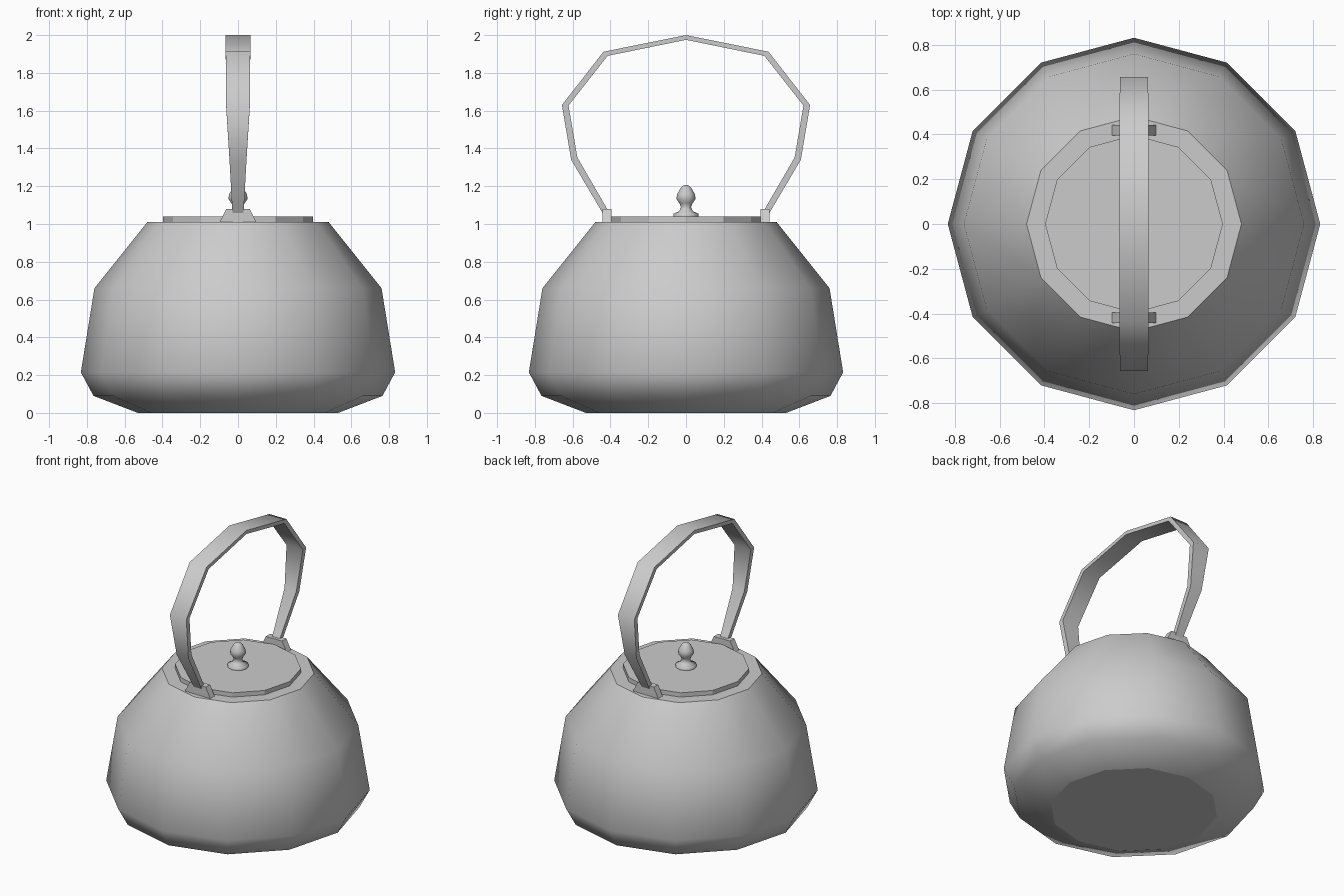
import bpy, bmesh, math

if "Cube" in bpy.data.objects:
    bpy.data.objects.remove(bpy.data.objects["Cube"])


def finish(name, bm, angle=None):
    """Turn a bmesh into a named object, smoothed below the given angle."""
    bmesh.ops.recalc_face_normals(bm, faces=bm.faces)
    mesh = bpy.data.meshes.new(name)
    bm.to_mesh(mesh)
    bm.free()
    obj = bpy.data.objects.new(name, mesh)
    bpy.context.collection.objects.link(obj)
    if angle:
        bpy.ops.object.select_all(action='DESELECT')
        obj.select_set(True)
        bpy.context.view_layer.objects.active = obj
        bpy.ops.object.shade_smooth_by_angle(angle=math.radians(angle))
        # keep the borders of the flat caps crisp
        edges = {e.key: e for e in mesh.edges}
        lut = {tuple(sorted(e.vertices)): e for e in mesh.edges}
        for p in mesh.polygons:
            if len(p.vertices) > 4:
                p.use_smooth = False
                for key in p.edge_keys:
                    lut[tuple(sorted(key))].use_edge_sharp = True
    return obj


def loft(bm, rings):
    """Bridge equal-length rings of points and cap both ends."""
    loops = [[bm.verts.new(p) for p in ring] for ring in rings]
    n = len(loops[0])
    for a, b in zip(loops, loops[1:]):
        for i in range(n):
            j = (i + 1) % n
            bm.faces.new((a[i], a[j], b[j], b[i]))
    bm.faces.new(loops[0][::-1])
    bm.faces.new(loops[-1])


def lathe(name, profile, sides=12, angle=45):
    bm = bmesh.new()
    step = 2 * math.pi / sides
    loft(bm, [[(r * math.cos(i * step), r * math.sin(i * step), z)
               for i in range(sides)] for r, z in profile])
    return finish(name, bm, angle)


# Kettle body, lid and knob
lathe("body", [(0.53, 0), (0.765, 0.09), (0.832, 0.215),
               (0.76, 0.66), (0.48, 1.01)])
lathe("lid", [(0.397, 1.005), (0.397, 1.04)], angle=None)
lathe("lid_knob", [(0.066, 1.04), (0.066, 1.054), (0.035, 1.069),
                   (0.027, 1.09), (0.035, 1.11), (0.051, 1.134),
                   (0.047, 1.158), (0.030, 1.188), (0.017, 1.202),
                   (0.005, 1.207)], angle=65)

# Arched handle strap: outer y/z, inner y/z, half width
half = [(0.425, 1.03, 0.400, 1.05, 0.028),
        (0.608, 1.34, 0.575, 1.352, 0.045),
        (0.657, 1.63, 0.622, 1.627, 0.063),
        (0.437, 1.912, 0.415, 1.89, 0.065),
        (0.0, 2.0, 0.0, 1.975, 0.065)]
stations = half + [(-a, b, -c, d, w) for a, b, c, d, w in half[-2::-1]]
bm = bmesh.new()
loft(bm, [[(-w, oy, oz), (w, oy, oz), (w, iy, iz), (-w, iy, iz)]
          for oy, oz, iy, iz, w in stations])
finish("handle", bm, 60)

# Trapezoid brackets holding the handle ends
for side, label in ((-1, "front"), (1, "back")):
    bm = bmesh.new()
    loft(bm, [[(-0.10, side * y, 1.005), (0.10, side * y, 1.005),
               (0.062, side * y, 1.08), (-0.062, side * y, 1.08)]
              for y in (0.395, 0.442)])
    finish(label + "_bracket", bm)
